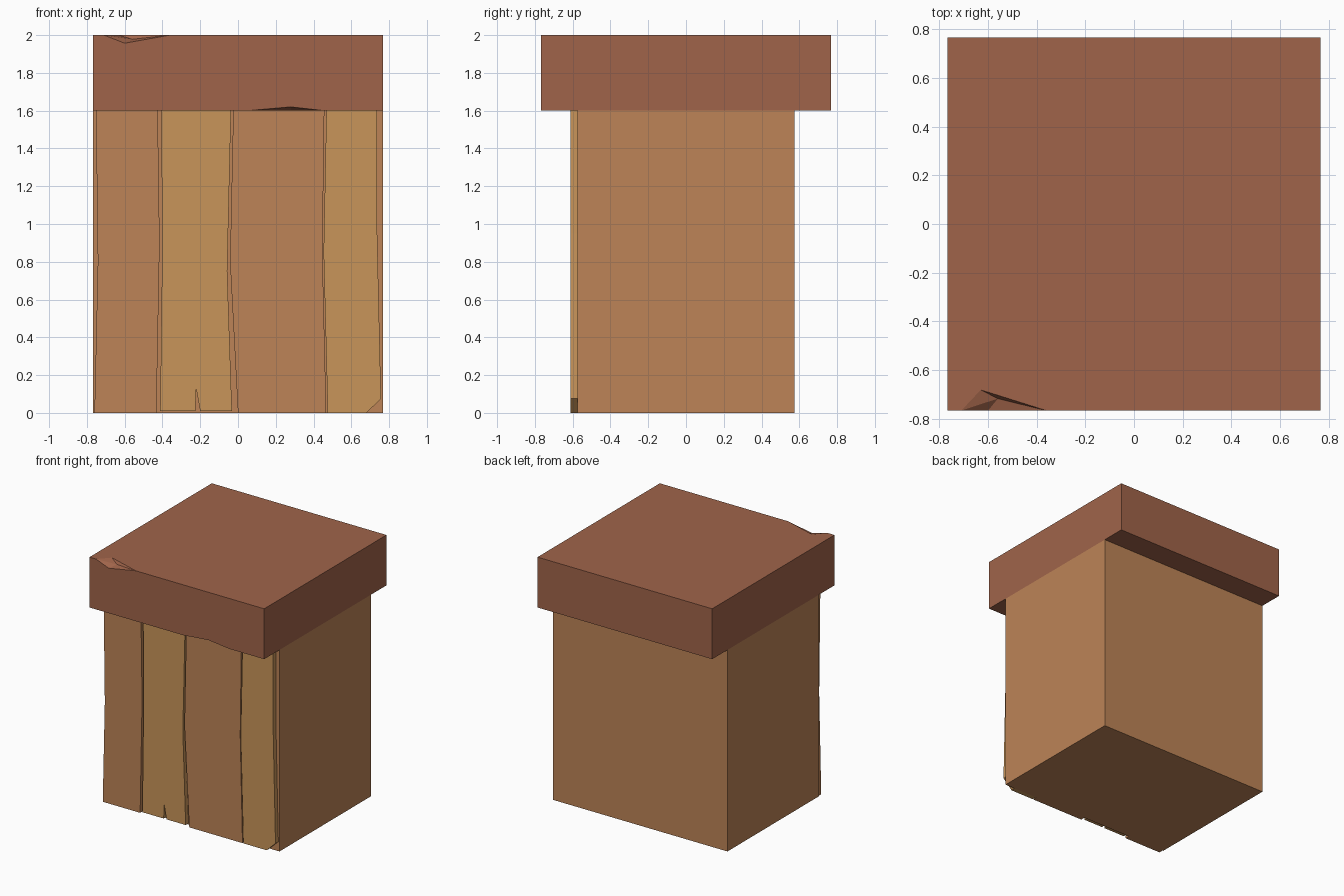
import bpy, bmesh

if "Cube" in bpy.data.objects:
    bpy.data.objects.remove(bpy.data.objects["Cube"])


def material(name, rgb):
    lin = [((c / 255 + 0.055) / 1.055) ** 2.4 for c in rgb]
    m = bpy.data.materials.new(name)
    m.diffuse_color = (*lin, 1)
    m.use_nodes = True
    m.node_tree.nodes["Principled BSDF"].inputs["Base Color"].default_value = m.diffuse_color
    return m


RED = material("reddish cap wood", (160, 100, 74))
BROWN = material("brown wood", (189, 132, 87))
TAN = material("light tan wood", (201, 149, 90))


def make(name, verts, faces, mat):
    me = bpy.data.meshes.new(name)
    me.from_pydata(verts, [], faces)
    bm = bmesh.new()
    bm.from_mesh(me)
    bmesh.ops.recalc_face_normals(bm, faces=bm.faces)
    bm.to_mesh(me)
    bm.free()
    me.materials.append(mat)
    ob = bpy.data.objects.new(name, me)
    bpy.context.collection.objects.link(ob)
    return ob


def slab(name, outline, y0, y1, mat):
    """Extrude an x-z outline from y0 to y1."""
    n = len(outline)
    verts = [(x, y, z) for y in (y0, y1) for x, z in outline]
    faces = [list(range(n)), list(range(n, 2 * n))]
    faces += [(i, (i + 1) % n, n + (i + 1) % n, n + i) for i in range(n)]
    return make(name, verts, faces, mat)


C, LOW, TOP = 0.767, 1.6, 2.0

# Main block
slab("body", [(-C, 0), (C, 0), (C, LOW), (-C, LOW)], -0.575, 0.575, BROWN)

# Uneven front planks, with a split and a broken corner
planks = [
    ([(-0.76, 0), (-0.432, 0), (-0.415, 0.9), (-0.425, LOW),
      (-0.752, LOW), (-0.742, 0.8)], BROWN),
    ([(-0.412, 0.01), (-0.225, 0.01), (-0.222, 0.13), (-0.2, 0.01), (-0.032, 0.01),
      (-0.057, 0.75), (-0.037, LOW), (-0.405, LOW), (-0.402, 0.8)], TAN),
    ([(0, 0), (0.467, 0), (0.447, 0.85), (0.457, LOW),
      (-0.025, LOW), (-0.042, 0.8)], BROWN),
    ([(0.475, 0), (0.68, 0), (0.757, 0.075), (0.737, 0.95), (0.735, LOW),
      (0.468, LOW), (0.453, 0.85)], TAN),
]
for i, (outline, mat) in enumerate(planks):
    slab(f"front_plank_{i + 1}", outline, -0.611, -0.575, mat)

# Overhanging cap with a chipped top edge and a nick underneath
verts = [
    (-C, -C, LOW), (0.05, -C, LOW), (0.28, -C, 1.62), (0.46, -C, LOW), (C, -C, LOW),
    (C, -C, TOP), (-0.36, -C, TOP), (-0.6, -C, 1.957), (-0.71, -C, TOP), (-C, -C, TOP),
    (C, C, LOW), (-C, C, LOW), (C, C, TOP), (-C, C, TOP),
    (-0.63, -0.682, TOP), (-0.56, -0.718, 1.978), (0.28, -0.68, LOW),
]
faces = [
    tuple(range(10)), (9, 8, 14, 6, 5, 12, 13), (0, 11, 10, 4, 3, 16, 1),
    (4, 10, 12, 5), (10, 11, 13, 12), (11, 0, 9, 13),
    (8, 7, 15), (7, 6, 15), (6, 14, 15), (14, 8, 15),
    (1, 16, 2), (16, 3, 2),
]
make("cap", verts, faces, RED)
